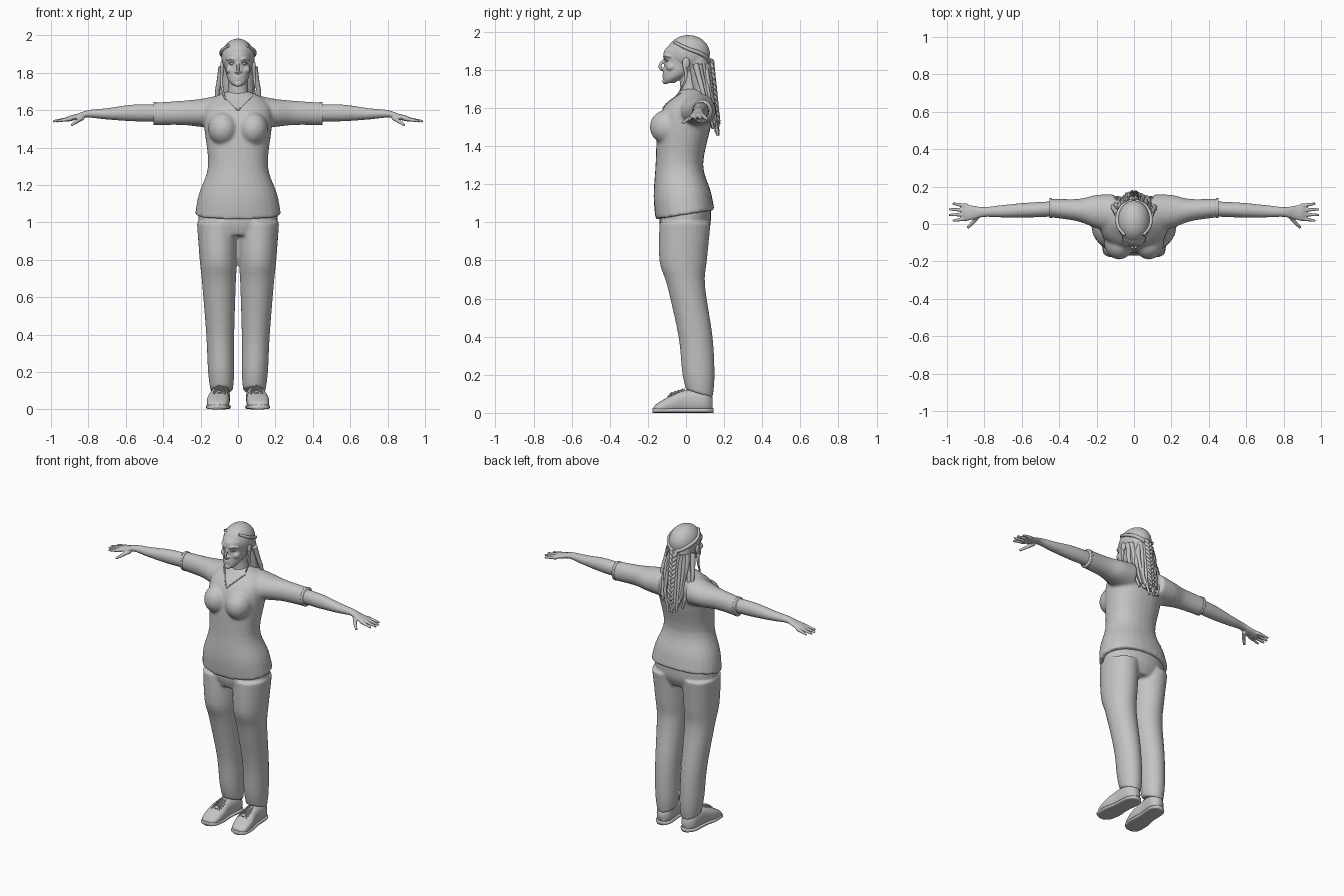
import bpy, bmesh, math, random
from mathutils import Matrix, Vector
from mathutils.bvhtree import BVHTree

random.seed(4)
if "Cube" in bpy.data.objects:
    bpy.data.objects.remove(bpy.data.objects["Cube"])

SHADE = .55
grey = bpy.data.materials.new("plain grey")
grey.use_nodes = True
grey.diffuse_color = (SHADE, SHADE, SHADE, 1)
grey.node_tree.nodes["Principled BSDF"].inputs["Base Color"].default_value = grey.diffuse_color


def select_only(objects):
    bpy.ops.object.select_all(action='DESELECT')
    for item in objects:
        item.select_set(True)
    bpy.context.view_layer.objects.active = objects[0]


def finish(name, bm):
    """Turn a bmesh into a smooth grey object."""
    bmesh.ops.recalc_face_normals(bm, faces=bm.faces)
    for face in bm.faces:
        face.smooth = True
    mesh = bpy.data.meshes.new(name)
    bm.to_mesh(mesh)
    bm.free()
    mesh.materials.append(grey)
    result = bpy.data.objects.new(name, mesh)
    bpy.context.collection.objects.link(result)
    return result


def interpolate(rows, steps):
    """Catmull-Rom rows between the given ones."""
    padded = [rows[0], *rows, rows[-1]]
    fine = []
    for before, start, end, after in zip(padded, padded[1:], padded[2:], padded[3:]):
        for step in range(steps):
            t = step / steps
            fine.append([b + t / 2 * (c - a + t * (2 * a - 5 * b + 4 * c - d + t * (3 * (b - c) + d - a)))
                         for a, b, c, d in zip(before, start, end, after)])
    return fine + [rows[-1]]


def loft(name, rows, axis='z', side=1, offset=0, lean=0, power=1, tilt=0, sides=28):
    """Skin through ovals (position on axis, half width, low edge, high edge)."""
    bm = bmesh.new()
    rings = []
    fine = interpolate(rows, steps=4)
    for index, (position, width, low, high) in enumerate(fine):
        fade = (1 - index / len(fine)) ** 4
        ring = []
        for corner in range(sides):
            angle = math.tau * corner / sides
            c, s = [math.copysign(abs(v) ** power, v) for v in (math.cos(angle), math.sin(angle))]
            across = offset + lean * position + width * c
            rise = (high - low) / 2 * s
            height = (low + high) / 2 + rise
            along = position + tilt * fade * rise
            x, y, z = {'x': (along, across, height), 'y': (across, along, height),
                       'z': (across, height, along)}[axis]
            ring.append(bm.verts.new((x * side, y, z)))
        rings.append(ring)
    for lower, upper in zip(rings, rings[1:]):
        for k in range(sides):
            bm.faces.new((lower[k - 1], lower[k], upper[k], upper[k - 1]))
    bm.faces.new(rings[0])
    bm.faces.new(rings[-1])
    return finish(name, bm)


def ball(name, centre, radii, side=1):
    bm = bmesh.new()
    x, y, z = centre
    place = Matrix.Translation((x * side, y, z)) @ Matrix.Diagonal((*radii, 1))
    bmesh.ops.create_uvsphere(bm, u_segments=24, v_segments=14, radius=1, matrix=place)
    return finish(name, bm)


def tube(name, points, start, end, side=1):
    """Round bevelled curve whose radius runs from start to end."""
    curve = bpy.data.curves.new(name, 'CURVE')
    curve.dimensions = '3D'
    curve.bevel_depth, curve.bevel_resolution, curve.resolution_u = 1, 2, 5
    curve.use_fill_caps = True
    spline = curve.splines.new('BEZIER')
    last = len(points) - 1
    spline.bezier_points.add(last)
    for index, (knot, (x, y, z)) in enumerate(zip(spline.bezier_points, points)):
        knot.co = (x * side, y, z)
        knot.radius = start + (end - start) * index / last
        knot.handle_left_type = knot.handle_right_type = 'AUTO'
    curve.materials.append(grey)
    result = bpy.data.objects.new(name, curve)
    bpy.context.collection.objects.link(result)
    select_only([result])
    bpy.ops.object.convert(target='MESH')
    result = bpy.context.view_layer.objects.active
    result.data.shade_smooth()
    return result


def join(name, objects):
    select_only(objects)
    bpy.ops.object.join()
    objects[0].name = name
    return objects[0]


def fuse(name, objects, voxel, iterations):
    """Melt overlapping pieces into one soft surface."""
    result = join(name, objects)
    remesh = result.modifiers.new("melt", 'REMESH')
    remesh.mode, remesh.voxel_size, remesh.use_smooth_shade = 'VOXEL', voxel, True
    result.modifiers.new("soften", 'SMOOTH').iterations = iterations
    select_only([result])
    bpy.ops.object.convert(target='MESH')
    return bpy.context.view_layer.objects.active


BOTH = {"left": 1, "right": -1}

# Shirt: torso, bust and short sleeves
pieces = [loft("torso", [(1.04, .23, -.16, .15), (1.15, .21, -.17, .13), (1.3, .16, -.16, .09),
                         (1.5, .18, -.15, .13), (1.6, .18, -.12, .14), (1.66, .14, -.06, .13),
                         (1.7, .06, -.02, .08)], power=.9, tilt=.16)]
for side in BOTH.values():
    pieces.append(ball("bust", (.08, -.1, 1.5), (.08, .09, .09), side))
    pieces.append(loft("sleeve", [(.1, .1, 1.5, 1.68), (.2, .09, 1.51, 1.66), (.3, .06, 1.52, 1.65),
                                  (.45, .05, 1.52, 1.64)], 'x', side, offset=.05, lean=.08))
shirt = fuse("shirt", pieces, voxel=.009, iterations=7)

# Collar laid on the shirt, and sleeve cuffs
bpy.context.view_layer.update()
surface = BVHTree.FromObject(shirt, bpy.context.evaluated_depsgraph_get())
collar = []
for step in range(-6, 7):
    start = Vector((step / 80, -1, 1.6 + abs(step) / 80))
    hit = surface.ray_cast(start, Vector((0, 1, 0)))[0]
    if hit:
        collar.append(hit)
tube("collar_edge", collar, start=.004, end=.004)
for label, side in BOTH.items():
    loft(label + "_sleeve_cuff", [(x, .053, 1.52, 1.643) for x in (.438, .453)], 'x', side,
         offset=.05, lean=.08)

# Trousers: hips and two legs
pieces = [loft("hips", [(.93, .15, -.12, .1), (1, .21, -.14, .13), (1.1, .2, -.13, .13)])]
for side in BOTH.values():
    pieces.append(loft("leg", [(.1, .06, 0, .14), (.2, .07, -.02, .15), (.4, .075, -.04, .14),
                               (.67, .09, -.1, .1), (.8, .1, -.14, .11), (1, .11, -.14, .13)],
                       side=side, offset=.085, lean=.025, tilt=-.3))
fuse("trousers", pieces, voxel=.009, iterations=5)

# Shoes with soles, tongues and laces
upper = [(-.17, .02, .01, .03), (-.15, .05, 0, .05), (-.08, .06, 0, .09), (0, .05, 0, .12),
         (.1, .05, 0, .12), (.14, .02, .01, .08)]
sole = [(y * 1.03, width + .004, 0, .025) for y, width, low, high in upper]
for label, side in BOTH.items():
    loft(label + "_shoe", upper, 'y', side, offset=.1, lean=-.07, power=.8)
    loft(label + "_sole", sole, 'y', side, offset=.1, lean=-.07, power=.6)
    laces = [tube("tongue", [(.1, 0, .11), (.1, -.09, .08)], start=.02, end=.012, side=side)]
    for row in range(4):
        y = -.02 - row * .018
        z = .12 + y / 3
        for turn in BOTH.values():
            laces.append(tube("lace", [(.1 - .03 * turn, y, z - .01), (.1, y, z + .01),
                                       (.1 + .03 * turn, y - .02, z - .012)], .004, .004, side))
    join(label + "_laces", laces)

# Bare arms with fingers spread evenly across the hand
for label, side in BOTH.items():
    pieces = [loft("arm", [(.38, .04, 1.54, 1.63), (.55, .04, 1.54, 1.63), (.7, .033, 1.55, 1.61),
                           (.8, .026, 1.56, 1.6), (.86, .037, 1.55, 1.58), (.9, .044, 1.54, 1.57),
                           (.92, .035, 1.54, 1.56)], 'x', side, offset=.1, lean=-.045)]
    for finger in range(4):
        y = .03 + .022 * finger
        reach = .99 if finger in (1, 2) else .97
        pieces.append(tube("finger", [(.89, y, 1.555), (reach, 1.4 * y - .025, 1.54)], .013, .007, side))
    pieces.append(tube("thumb", [(.83, .05, 1.56), (.86, .01, 1.54), (.89, -.02, 1.52)], .014, .008, side))
    fuse(label + "_arm", pieces, voxel=.0045, iterations=3)

# Head: skull, neck and facial features
pieces = [loft("skull", [(1.73, .025, -.115, -.06), (1.75, .045, -.12, -.03), (1.78, .06, -.12, .03),
                         (1.83, .07, -.115, .09), (1.9, .077, -.115, .11), (1.96, .05, -.05, .08)]),
          loft("neck", [(1.6, .09, -.04, .1), (1.7, .054, -.03, .07), (1.8, .05, -.04, .06)]),
          tube("nose", [(0, -.11, 1.86), (0, -.136, 1.812), (0, -.12, 1.8)], start=.007, end=.01),
          ball("upper_lip", (0, -.113, 1.777), (.022, .011, .005)),
          ball("lower_lip", (0, -.112, 1.764), (.019, .012, .006)),
          ball("chin", (0, -.108, 1.74), (.022, .017, .016))]
for side in BOTH.values():
    pieces += [tube("brow", [(.01, -.114, 1.868), (.035, -.11, 1.876), (.06, -.08, 1.868)], .007, .006, side),
               ball("nostril", (.012, -.12, 1.806), (.009, .011, .007), side),
               ball("cheek", (.04, -.077, 1.815), (.026, .028, .024), side)]
fuse("head", pieces, voxel=.004, iterations=3)
for label, side in BOTH.items():
    ball(label + "_eye", (.031, -.096, 1.849), (.014, .015, .008), side)
    tube(label + "_eyelid", [(.015, -.108, 1.85), (.03, -.112, 1.857), (.048, -.096, 1.85)], .003, .003, side)
    ball(label + "_ear", (.085, 0, 1.835), (.01, .02, .03), side)

# Hair: cap and back, then loose strands
fuse("hair_cap", [ball("cap", (0, .012, 1.883), (.089, .115, .1)),
                  loft("back_hair", [(1.5, .05, .13, .16), (1.6, .085, .08, .15), (1.7, .085, .03, .13),
                                     (1.88, .075, 0, .12)])], voxel=.008, iterations=4)
strands = []
for index in range(15):
    spread = index / 7 - 1
    bend = spread ** 2
    length = random.uniform(.33, .38) - .05 * bend
    path = []
    for step in range(5):
        fall = step / 4
        wave = random.uniform(-.01, .01)
        path.append(((.08 + .025 * math.sin(math.pi * fall)) * spread + wave,
                     .12 + .05 * fall - (.07 - .03 * fall) * bend, 1.83 - length * fall))
    strands.append(tube("strand", path, start=.017, end=.007))
join("hair_strands", strands)

# Swept bands, front locks and a three-part braid
lock = [(.083, -.01, 1.83), (.088, 0, 1.76), (.078, -.03, 1.69), (.05, -.08, 1.62)]
for label, side in BOTH.items():
    tube(label + "_front_lock", lock if side < 0 else lock[:3], .011, .003, side)
    tube(label + "_hair_band", [(.05, -.06, 1.945), (.088, 0, 1.915), (.07, .085, 1.88), (0, .128, 1.84)],
         .008, .013, side)
braid = []
for part in range(3):
    path = []
    for step in range(25):
        fall = step / 24
        turn = math.tau * (4 * fall + part / 3)
        path.append((.016 * math.cos(turn), .13 + .04 * fall + .007 * math.sin(2 * turn), 1.85 - fall / 3))
    braid.append(tube("plait", path, start=.012, end=.006))
join("braid", braid)
